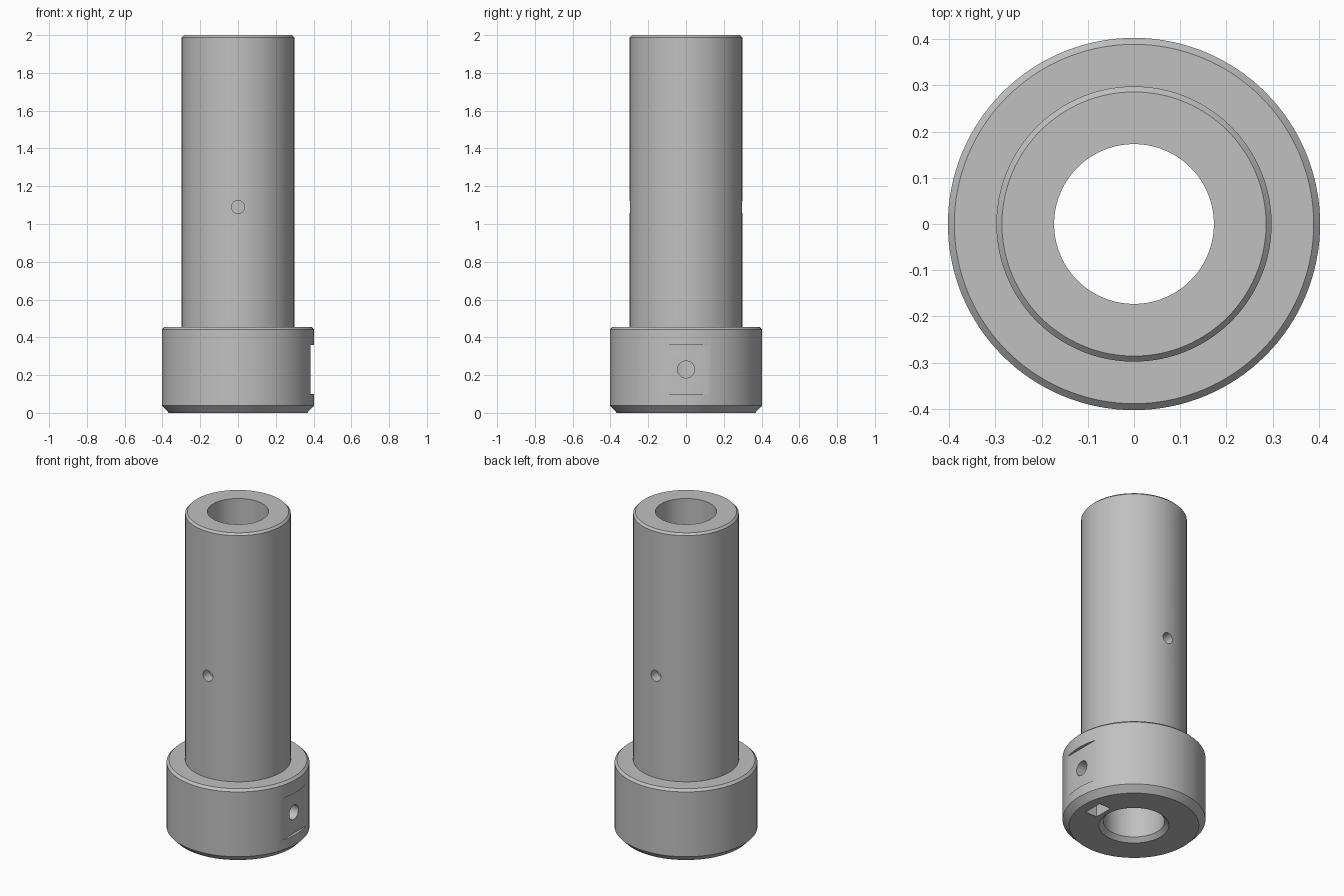
import bpy, bmesh, math
from mathutils import Matrix, Vector

cube = bpy.data.objects.get("Cube")
if cube:
    bpy.data.objects.remove(cube, do_unlink=True)

# Single metal colour
metal = bpy.data.materials.new("plain grey metal")
metal.use_nodes = True
grey = (0.53, 0.53, 0.53, 1.0)
metal.diffuse_color = grey
metal.node_tree.nodes["Principled BSDF"].inputs["Base Color"].default_value = grey


def make_object(name, bm):
    bmesh.ops.recalc_face_normals(bm, faces=bm.faces)
    mesh = bpy.data.meshes.new(name)
    bm.to_mesh(mesh)
    bm.free()
    mesh.materials.append(metal)
    obj = bpy.data.objects.new(name, mesh)
    bpy.context.collection.objects.link(obj)
    return obj


def lathe(name, profile, steps=128):
    """Spin a closed (radius, height) profile around the z axis."""
    bm = bmesh.new()
    verts = [bm.verts.new((r, 0, z)) for r, z in profile]
    edges = [bm.edges.new((a, b)) for a, b in zip(verts, verts[1:] + verts[:1])]
    bmesh.ops.spin(bm, geom=verts + edges, cent=(0, 0, 0), axis=(0, 0, 1),
                   angle=math.tau, steps=steps)
    bmesh.ops.remove_doubles(bm, verts=bm.verts, dist=1e-5)
    return make_object(name, bm)


def box_cutter(name, low, high):
    low, high = Vector(low), Vector(high)
    bm = bmesh.new()
    bmesh.ops.create_cube(bm, size=1, matrix=Matrix.Translation((low + high) / 2)
                          @ Matrix.Diagonal((high - low).to_4d()))
    return make_object(name, bm)


def drill_cutter(name, radius, start, end):
    start, end = Vector(start), Vector(end)
    axis = end - start
    turn = axis.to_track_quat('Z', 'Y').to_matrix().to_4x4()
    bm = bmesh.new()
    bmesh.ops.create_cone(bm, cap_ends=True, segments=40, radius1=radius,
                          radius2=radius, depth=axis.length,
                          matrix=Matrix.Translation((start + end) / 2) @ turn)
    return make_object(name, bm)


# Hollow shaft with a wider chamfered collar at its foot
BORE, SHAFT, COLLAR, COLLAR_TOP = 0.173, 0.298, 0.403, 0.455
body = lathe("collared_sleeve", [
    (BORE + 0.025, 0), (COLLAR - 0.037, 0), (COLLAR, 0.038),
    (COLLAR, COLLAR_TOP - 0.014), (COLLAR - 0.014, COLLAR_TOP),
    (SHAFT, COLLAR_TOP), (SHAFT, 1.988), (SHAFT - 0.012, 2),
    (BORE, 2), (BORE, 0.025)])

# Flat and radial hole on the collar, slot under it, blind holes in the shaft
cutters = [
    box_cutter("flat_cutter", (0.385, -0.2, 0.1), (0.5, 0.2, 0.36)),
    drill_cutter("collar_hole_cutter", 0.045, (0.5, 0, 0.23), (0.1, 0, 0.23)),
    box_cutter("slot_cutter", (0.225, -0.06, -0.1), (0.305, 0.06, 0.1)),
]
for side in (-1, 1):
    cutters.append(drill_cutter("shaft_hole_cutter", 0.034,
                                (0, side * 0.4, 1.09), (0, side * 0.235, 1.09)))

bpy.context.view_layer.objects.active = body
for cutter in cutters:
    cutter.hide_render = True
    cut = body.modifiers.new(cutter.name, 'BOOLEAN')
    cut.operation = 'DIFFERENCE'
    cut.solver = 'EXACT'
    cut.object = cutter
    bpy.ops.object.modifier_apply(modifier=cut.name)
    bpy.data.objects.remove(cutter, do_unlink=True)

# Smooth round walls, crisp machined edges
bpy.ops.object.select_all(action='DESELECT')
body.select_set(True)
bpy.ops.object.shade_smooth_by_angle(angle=math.radians(25))
